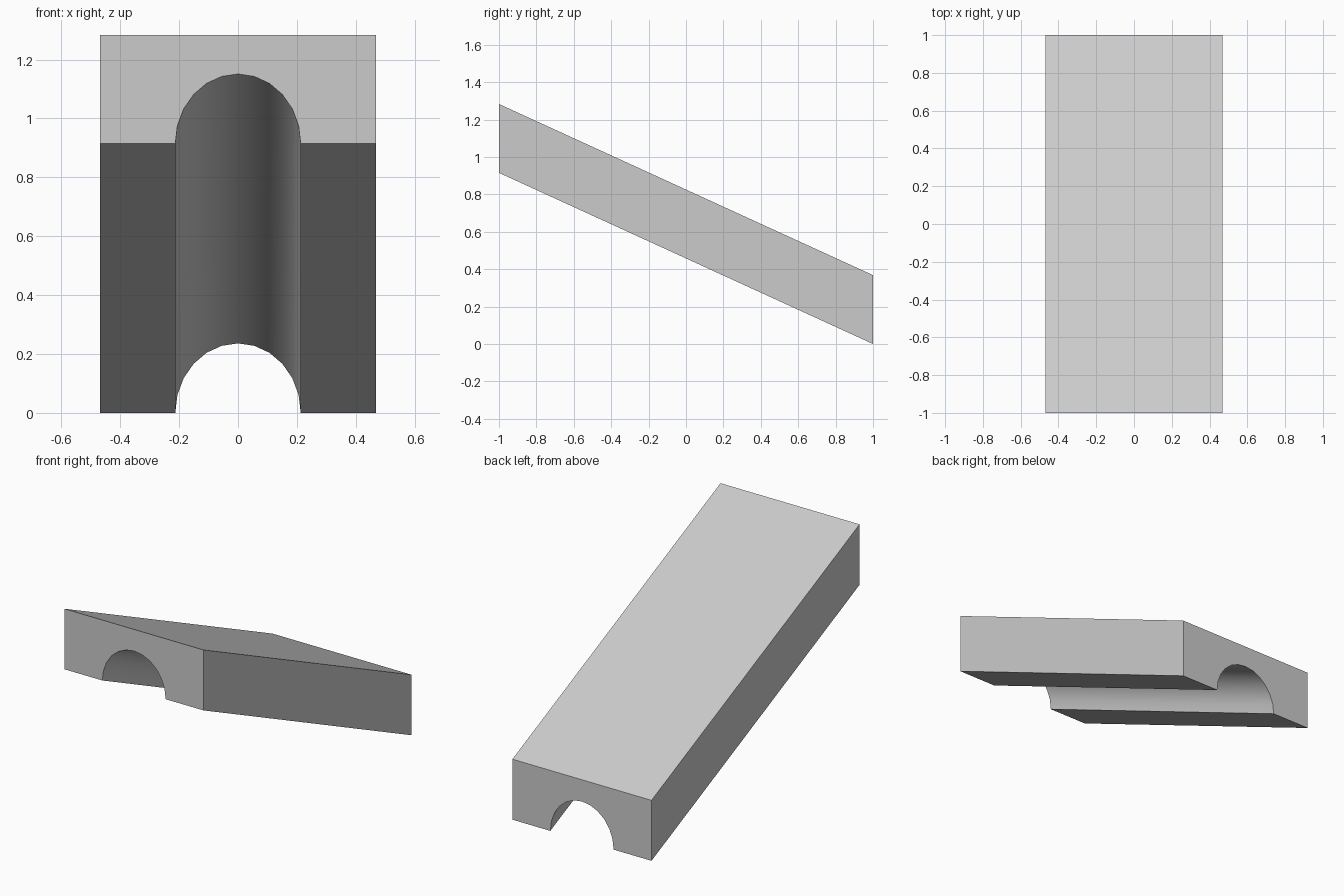
import bpy
import bmesh
import math

# Remove the default cube
cube = bpy.data.objects.get("Cube")
if cube:
    bpy.data.objects.remove(cube, do_unlink=True)

HALF_WIDTH, HALF_LENGTH = 0.468, 1.0
THICKNESS, RISE = 0.368, 0.915
ARCH_RADIUS, ARCH_HEIGHT, ARCH_SEGMENTS = 0.213, 0.236, 12

# Plain grey material
grey = bpy.data.materials.new("light_grey")
grey.use_nodes = True
colour = (0.6, 0.6, 0.6, 1.0)
grey.diffuse_color = colour
grey.node_tree.nodes["Principled BSDF"].inputs["Base Color"].default_value = colour

# Cross-section: a block with an arched channel in its underside
profile = [(HALF_WIDTH, 0), (HALF_WIDTH, THICKNESS),
           (-HALF_WIDTH, THICKNESS), (-HALF_WIDTH, 0)]
for i in range(ARCH_SEGMENTS + 1):
    a = math.pi * (1 - i / ARCH_SEGMENTS)
    profile.append((ARCH_RADIUS * math.cos(a), ARCH_HEIGHT * math.sin(a)))

# Sweep the section from the high front to the low back, keeping the ends upright
bm = bmesh.new()
section = bm.faces.new([bm.verts.new((x, -HALF_LENGTH, z + RISE)) for x, z in profile])
swept = bmesh.ops.extrude_face_region(bm, geom=[section], use_keep_orig=True)
end_verts = [v for v in swept["geom"] if isinstance(v, bmesh.types.BMVert)]
bmesh.ops.translate(bm, verts=end_verts, vec=(0, 2 * HALF_LENGTH, -RISE))
bmesh.ops.recalc_face_normals(bm, faces=bm.faces)

mesh = bpy.data.meshes.new("sloped_channel_block")
bm.to_mesh(mesh)
bm.free()
mesh.materials.append(grey)
block = bpy.data.objects.new("sloped_channel_block", mesh)
bpy.context.collection.objects.link(block)

# Smooth the arch, keep the block edges sharp
bpy.ops.object.select_all(action="DESELECT")
block.select_set(True)
bpy.context.view_layer.objects.active = block
bpy.ops.object.shade_smooth_by_angle(angle=math.radians(30))
